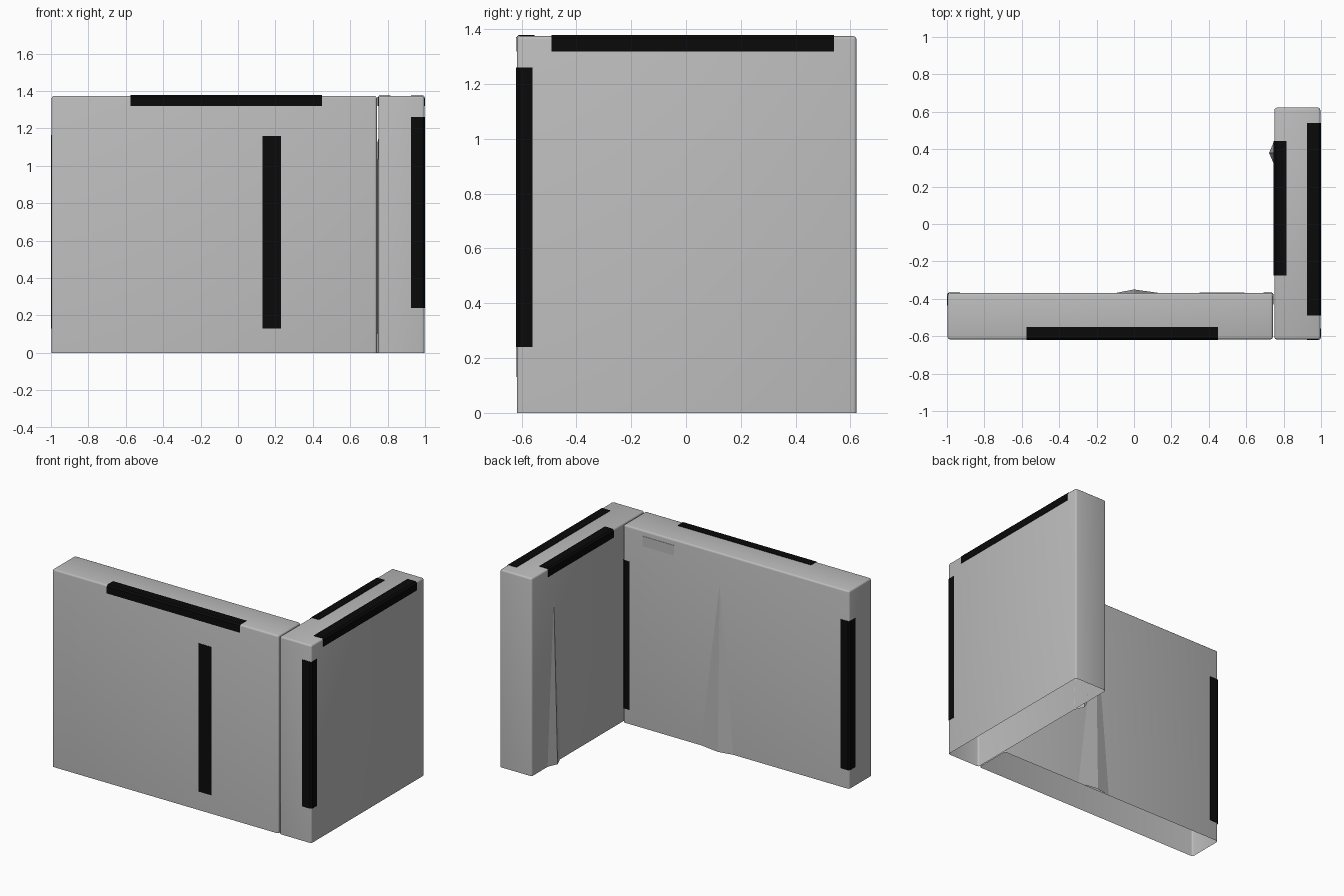
import bpy, bmesh, math
from mathutils import Vector

if "Cube" in bpy.data.objects:
    bpy.data.objects.remove(bpy.data.objects["Cube"])


def material(name, rgb):
    m = bpy.data.materials.new(name)
    m.diffuse_color = (*rgb, 1.0)
    m.use_nodes = True
    m.node_tree.nodes["Principled BSDF"].inputs["Base Color"].default_value = m.diffuse_color
    return m


GREY = material("panel grey", (0.5, 0.5, 0.5))
BLACK = material("strip black", (0.003, 0.003, 0.003))
TOP = 1.374


def finish(name, bm, mat):
    me = bpy.data.meshes.new(name)
    bm.to_mesh(me)
    bm.free()
    me.materials.append(mat)
    ob = bpy.data.objects.new(name, me)
    bpy.context.collection.objects.link(ob)
    return ob


def box_mesh(lo, hi):
    bm = bmesh.new()
    bmesh.ops.create_cube(bm, size=1)
    for v in bm.verts:
        v.co = Vector([(a + b) / 2 + c * (b - a) for a, b, c in zip(lo, hi, v.co)])
    return bm


def panel(name, lo, hi):
    """Hollow slab, open underneath, with softly rounded edges."""
    bm = box_mesh(lo, hi)
    edges = [e for e in bm.edges if any(v.co.z > 0.1 for v in e.verts)]
    bmesh.ops.bevel(bm, geom=edges, offset=0.012, segments=3, profile=0.5, affect='EDGES')
    bottom = [f for f in bm.faces if all(v.co.z < 1e-4 for v in f.verts)]
    bmesh.ops.delete(bm, geom=bottom, context='FACES')
    ob = finish(name, bm, GREY)
    bpy.ops.object.select_all(action='DESELECT')
    ob.select_set(True)
    bpy.context.view_layer.objects.active = ob
    bpy.ops.object.shade_smooth_by_angle(angle=math.radians(40))


def edge_strip(name, axis, span, corner, inward, widths):
    """Thin angle strip wrapping a panel edge; corner is given in the other two axes."""
    (wu, wv), t, g, c = widths, 0.004, 0.001, 0.007
    profile = [(wu, -g), (wu, -t), (c, -t), (-t, c), (-t, wv), (-g, wv), (-g, c), (c, -g)]
    others = [i for i in range(3) if i != axis]
    bm = bmesh.new()
    rings = []
    for s in span:
        ring = []
        for p in profile:
            co = [0, 0, 0]
            co[axis] = s
            for k in range(2):
                co[others[k]] = corner[k] + inward[k] * p[k]
            ring.append(bm.verts.new(co))
        rings.append(ring)
    n = len(profile)
    for i in range(n):
        j = (i + 1) % n
        bm.faces.new((rings[0][i], rings[0][j], rings[1][j], rings[1][i]))
    for r in rings:
        bm.faces.new(r)
    bmesh.ops.recalc_face_normals(bm, faces=bm.faces[:])
    finish(name, bm, BLACK)


def bulge(name, left, peak, right, tip):
    """Shallow ridge on an inner wall, fading out towards the top."""
    bm = bmesh.new()
    a, p, b, t = [bm.verts.new(co) for co in (left, peak, right, tip)]
    bm.faces.new((a, p, t))
    bm.faces.new((p, b, t))
    return finish(name, bm, GREY)


# Two panels standing at a right angle
panel("long_panel", (-0.996, -0.617, 0), (0.742, -0.37, TOP))
panel("side_panel", (0.751, -0.617, 0), (0.996, 0.622, TOP))

# Ridges on the inner walls
bulge("long_panel_ridge", (0.15, -0.371, 0), (0, -0.35, 0), (-0.11, -0.371, 0), (0, -0.369, 1.15))
bulge("side_panel_ridge", (0.752, 0.45, 0), (0.722, 0.38, 0), (0.752, 0.31, 0), (0.75, 0.38, 1.15))

# Strips along the top edges
edge_strip("long_top_strip", 0, (-0.575, 0.45), (-0.617, TOP), (1, -1), (0.065, 0.055))
edge_strip("side_outer_top_strip", 1, (-0.49, 0.54), (0.996, TOP), (-1, -1), (0.07, 0.055))
edge_strip("side_inner_top_strip", 1, (-0.275, 0.445), (0.751, TOP), (1, -1), (0.065, 0.055))

# Strips along the upright edges
edge_strip("outer_corner_strip", 2, (0.24, 1.26), (0.996, -0.617), (-1, 1), (0.07, 0.057))
edge_strip("long_end_strip", 2, (0.13, 1.165), (-0.996, -0.37), (1, -1), (0.065, 0.065))
edge_strip("inner_corner_strip", 2, (0.1, 1.13), (0.742, -0.37), (-1, -1), (0.05, 0.06))

# Flat strip on the front face and small plate on the inner face
finish("front_face_strip", box_mesh((0.13, -0.621, 0.13), (0.23, -0.618, 1.16)), BLACK)
finish("small_plate", box_mesh((0.35, -0.3695, 1.265), (0.59, -0.367, 1.335)), GREY)
